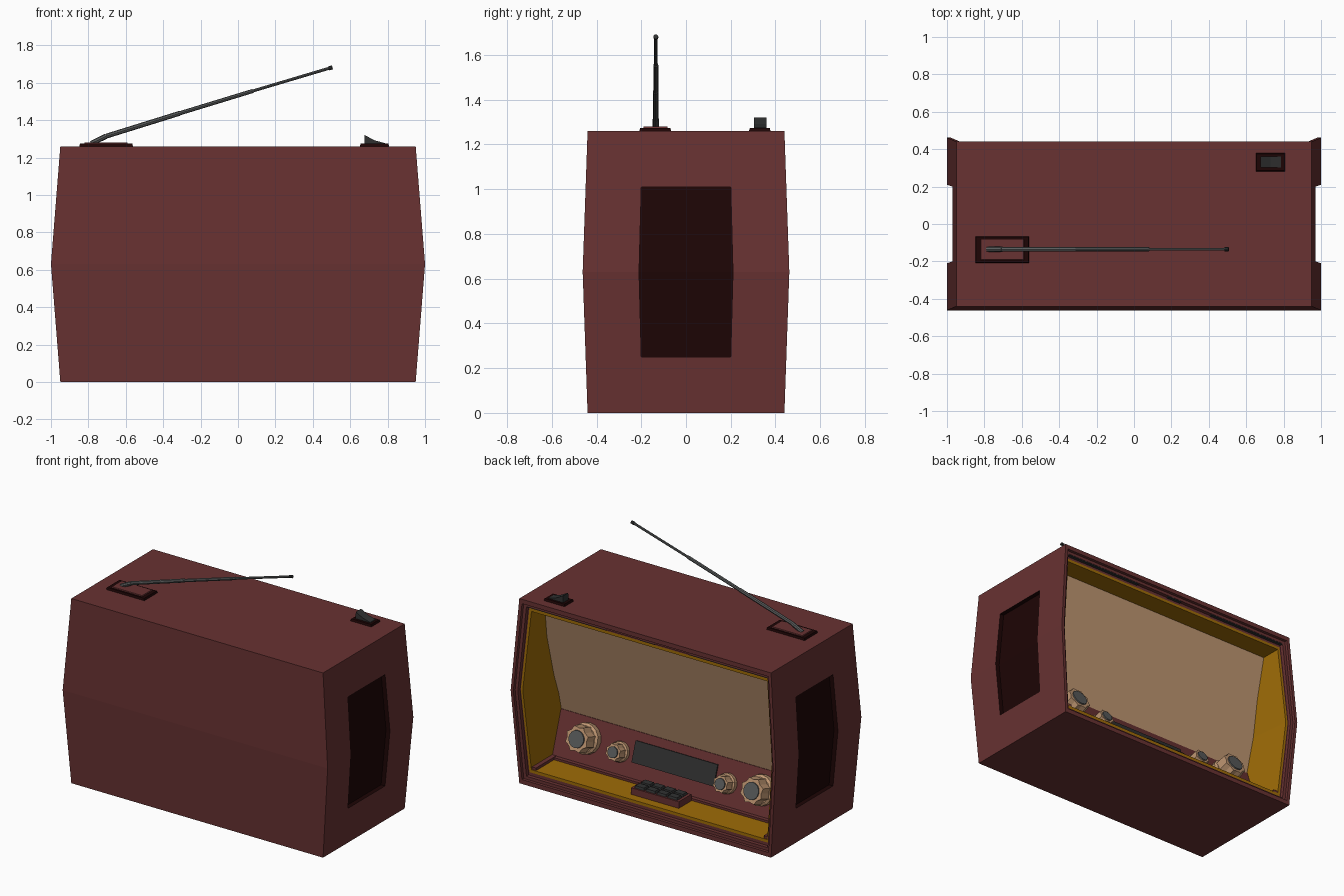
import bpy, bmesh, math
from mathutils import Matrix, Vector

if "Cube" in bpy.data.objects:
    bpy.data.objects.remove(bpy.data.objects["Cube"])


def material(name, r, g, b):
    m = bpy.data.materials.new(name)
    m.diffuse_color = (r, g, b, 1)
    m.use_nodes = True
    m.node_tree.nodes["Principled BSDF"].inputs["Base Color"].default_value = m.diffuse_color
    return m


RED = material("maroon_case", .138, .0315, .0315)
DARK = material("dark_maroon", .0125, .0015, .0015)
GOLD = material("gold_liner", .345, .15, .002)
TAN = material("tan", .52, .305, .168)
GREY = material("grey_metal", .1, .105, .105)
CHAR = material("charcoal", .03, .031, .031)

H = 1.26
MID = H / 2


def bulge(z):
    return 1 - abs(z - MID) / MID


def half_width(z):
    return .95 + .05 * bulge(z)


def loft(name, rings, mat, split_caps=False, matrix=None):
    """Closed solid through rings of equal point count."""
    bm = bmesh.new()
    vs = [[bm.verts.new(p) for p in ring] for ring in rings]
    n = len(rings[0])
    for a, b in zip(vs, vs[1:]):
        for i in range(n):
            j = (i + 1) % n
            bm.faces.new((a[i], a[j], b[j], b[i]))
    for ring in (vs[0], vs[-1]):
        if split_caps:
            bm.faces.new([ring[i] for i in (0, 1, 4, 5)])
            bm.faces.new([ring[i] for i in (1, 2, 3, 4)])
        else:
            bm.faces.new(ring)
    bmesh.ops.recalc_face_normals(bm, faces=bm.faces)
    me = bpy.data.meshes.new(name)
    bm.to_mesh(me)
    bm.free()
    me.materials.append(mat)
    ob = bpy.data.objects.new(name, me)
    bpy.context.collection.objects.link(ob)
    if matrix:
        ob.matrix_world = matrix
    return ob


def rect(x0, x1, y0, y1, z):
    return [(x0, y0, z), (x1, y0, z), (x1, y1, z), (x0, y1, z)]


def box(name, x0, x1, y0, y1, z0, z1, mat, taper=0, matrix=None):
    t = taper
    return loft(name, [rect(x0, x1, y0, y1, z0),
                       rect(x0 + t, x1 - t, y0 + t, y1 - t, z1)], mat, matrix=matrix)


# Case: hexagonal front outline, stepped rim, hollow gold-lined front at +y
def outline(y, ix=0, iz=0, swell=.022, flare=.05):
    e = .95 - ix
    return [(e, y, iz), (e + flare, y + swell, MID), (e, y, H - iz),
            (-e, y, H - iz), (-e - flare, y + swell, MID), (-e, y, iz)]


case = loft("case", [outline(-.44, swell=-.022), outline(.44),
                     outline(.44, .02, .03), outline(.42, .02, .03),
                     outline(.42, .04, .05), outline(.395, .04, .05),
                     outline(.395, .045, .07), outline(.395, .06, .09),
                     outline(0, .06, .09, 0, .002)], RED, split_caps=True)
case.data.materials.append(GOLD)
for i, p in enumerate(case.data.polygons):
    inner = 36 <= i < 48 or i >= 50          # gold ring, liner and inner back wall
    p.material_index = 1 if inner else 0

# Dark recessed side panels
for s in (1, -1):
    rings = []
    for z, y in ((.25, .2), (MID, .21), (1.01, .2)):
        w = half_width(z)
        rings.append(rect(s * (w - .03), s * (w + .1), -y, y, z))
    cutter = loft("side_recess_cutter", rings, DARK)
    cutter.hide_render = True
    mod = case.modifiers.new("recess", 'BOOLEAN')
    mod.object = cutter
    mod.operation = 'DIFFERENCE'
    mod.solver = 'EXACT'
    mod.material_mode = 'TRANSFER'
    bpy.context.view_layer.objects.active = case
    bpy.ops.object.modifier_apply(modifier=mod.name)
    bpy.data.objects.remove(cutter)

# Dark slots under the top rim
for n, (a, b) in enumerate(((-.91, -.31), (-.055, .055), (.31, .91))):
    box(f"rim_slot_{n}", a, b, .397, .418, H - .056, H - .049, CHAR)


# Sloped speaker board and control panel
def board(name, stations, mat):
    rings = []
    for z, yf, yb in stations:
        w = half_width(z) - .055
        rings.append(rect(-w, w, yb, yf, z))
    return loft(name, rings, mat)


board("speaker_board", [(.36, .066, .04), (MID, .128, .1), (1.175, .255, .23)], TAN)
board("control_panel", [(.085, .175, .005), (.385, .075, .005)], RED)
box("panel_ledge", -.895, .895, .15, .195, .085, .105, RED)
for s in (1, -1):
    box("side_ledge", min(s * .86, s * .9), max(s * .86, s * .9), .17, .39, .085, .108, RED)

# Controls mounted square to the sloping panel
TILT = Matrix.Rotation(-math.atan2(.3, .1), 4, 'X')


def on_panel(x, z=.235):
    return Matrix.Translation((x, .175 - (z - .085) / 3, z)) @ TILT


box("dial_window", -.31, .31, -.07, .07, -.002, .009, CHAR, matrix=on_panel(0, .265))


def disc(r, z, n=16, r2=None):
    r2 = r2 or r
    return [((r if i % 2 else r2) * math.cos(math.tau * i / n),
             (r if i % 2 else r2) * math.sin(math.tau * i / n), z) for i in range(n)]


def knob(name, x, r, length, z):
    m = on_panel(x, z)
    loft(name + "_skirt", [disc(r, -.01), disc(r, .3 * length), disc(.85 * r, .4 * length)], TAN, matrix=m)
    loft(name + "_grip", [disc(.92 * r, .2 * length, r2=.78 * r),
                          disc(.86 * r, length, r2=.72 * r)], TAN, matrix=m)
    loft(name + "_cap", [disc(.58 * r, length - .01), disc(.56 * r, length + .008)], GREY, matrix=m)


for s in (1, -1):
    knob("large_knob", s * .66, .1, .125, .26)
    knob("small_knob", s * .405, .066, .09, .24)

# Push button block on the floor
box("button_block", -.18, .18, .2, .335, .085, .135, RED)
for i in range(4):
    for j in range(2):
        x, y = -.1245 + .083 * i, .237 + .062 * j
        box("push_button", x - .038, x + .038, y - .028, y + .028, .13, .15, CHAR, taper=.006)

# Power switch
box("switch_plate", .65, .81, .28, .38, H - .005, 1.274, DARK, taper=.006)
loft("switch_rocker", [[(.675, y, 1.268), (.79, y, 1.268), (.785, y, 1.277),
                        (.73, y, 1.292), (.677, y, 1.32)] for y in (.303, .36)], CHAR)

# Aerial with hinged foot
box("aerial_plate", -.85, -.56, -.21, -.065, H - .005, 1.274, DARK, taper=.005)
box("aerial_foot", -.823, -.587, -.193, -.08, 1.27, 1.28, RED, taper=.004)


def rod(name, a, b, r0, r1, mat):
    a, b = Vector((a[0], -.135, a[1])), Vector((b[0], -.135, b[1]))
    d = b - a
    m = Matrix.Translation(a) @ d.to_track_quat('Z', 'Y').to_matrix().to_4x4()
    return loft(name, [disc(r0, 0, 8), disc(r1, d.length, 8)], mat, matrix=m)


path = [(-.785, 1.275), (-.705, 1.314), (-.31, 1.437), (.08, 1.556), (.49, 1.678)]
radii = [.014, .013, .011, .008]
for i, r in enumerate(radii):
    rod(f"aerial_section_{i}", path[i], path[i + 1], r, r, GREY)
rod("aerial_tip", (.485, 1.677), (.505, 1.682), .011, .011, CHAR)
